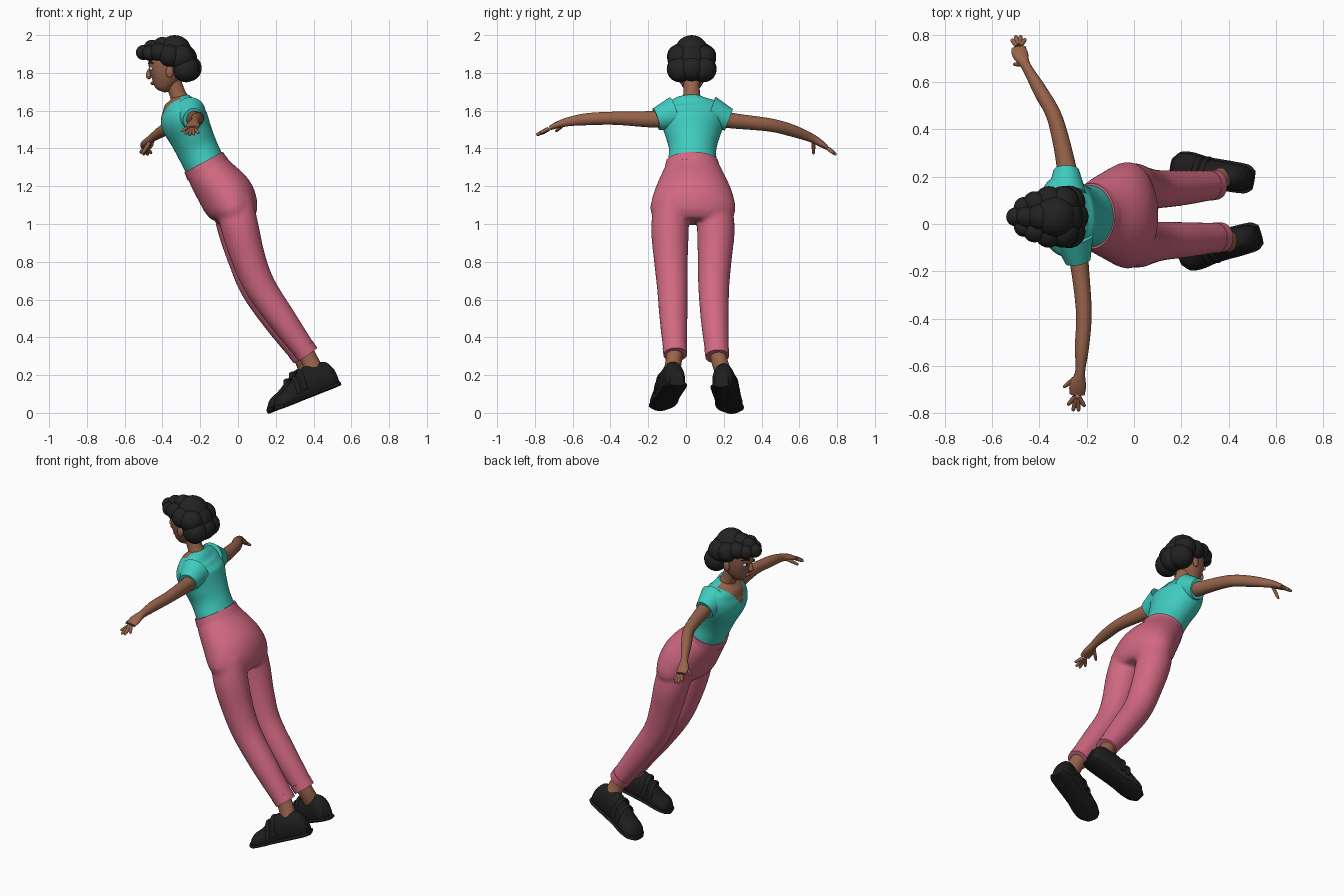
import bpy, bmesh, math
from mathutils import Vector, Matrix

if "Cube" in bpy.data.objects:
    bpy.data.objects.remove(bpy.data.objects["Cube"])


def material(name, rgb):
    m = bpy.data.materials.new(name)
    m.use_nodes = True
    m.diffuse_color = (*rgb, 1)
    bsdf = m.node_tree.nodes["Principled BSDF"]
    bsdf.inputs["Base Color"].default_value = (*rgb, 1)
    bsdf.inputs["Roughness"].default_value = 0.7
    return m


SKIN = material("brown skin", (0.31, 0.125, 0.07))
TEAL = material("turquoise shirt", (0.05, 0.6, 0.52))
PINK = material("pink trousers", (0.64, 0.14, 0.22))
HAIR = material("black hair", (0.016, 0.016, 0.016))
SHOE = material("black shoe", (0.013, 0.013, 0.013))
WHITE = material("eye white", (0.7, 0.68, 0.65))
LIP = material("dark rose lips", (0.24, 0.07, 0.05))

MID = 0.03  # body centre line in y


def spline(rings, steps):
    """Catmull-Rom through ring tuples (x, y, z, half_u, half_v)."""
    pts = [Vector(r) for r in rings]
    out = []
    for i in range(len(pts) - 1):
        p1, p2 = pts[i], pts[i + 1]
        p0 = pts[i - 1] if i else p1 * 2 - p2
        p3 = pts[i + 2] if i + 2 < len(pts) else p2 * 2 - p1
        for k in range(steps):
            t = k / steps
            out.append((p1 * 2 + (p2 - p0) * t + (p0 * 2 - p1 * 5 + p2 * 4 - p3) * t * t
                        + (p1 * 3 - p0 - p2 * 3 + p3) * t ** 3) / 2)
    return out + [pts[-1]]


def add_loft(bm, rings, ref, steps=6, seg=32, axis=None):
    path = spline(rings, steps)
    loops = []
    for i, p in enumerate(path):
        c = Vector(p[:3])
        a, b = path[max(i - 1, 0)], path[min(i + 1, len(path) - 1)]
        t = Vector(axis) if axis else (Vector(b[:3]) - Vector(a[:3])).normalized()
        r = Vector(ref)
        u = (r - t * r.dot(t)).normalized()
        v = t.cross(u)
        loops.append([bm.verts.new(c + u * p[3] * math.cos(w) + v * p[4] * math.sin(w))
                      for w in (2 * math.pi * k / seg for k in range(seg))])
    for l, m in zip(loops, loops[1:]):
        for k in range(seg):
            bm.faces.new((l[k], l[(k + 1) % seg], m[(k + 1) % seg], m[k]))
    bm.faces.new(loops[0])
    bm.faces.new(loops[-1])


def finish(bm, name, *mats):
    bmesh.ops.recalc_face_normals(bm, faces=bm.faces[:])
    me = bpy.data.meshes.new(name)
    bm.to_mesh(me)
    bm.free()
    for m in mats:
        me.materials.append(m)
    ob = bpy.data.objects.new(name, me)
    bpy.context.collection.objects.link(ob)
    me.shade_smooth()
    me.set_sharp_from_angle(angle=math.radians(50))
    return ob


def loft(name, rings, mat, ref=(0, 1, 0), **kw):
    bm = bmesh.new()
    add_loft(bm, rings, ref, **kw)
    return finish(bm, name, mat)


def ball(name, centre, size, mat):
    bm = bmesh.new()
    bmesh.ops.create_uvsphere(bm, u_segments=24, v_segments=14, radius=1,
                              matrix=Matrix.Translation(centre) @ Matrix.Diagonal((*size, 1)))
    return finish(bm, name, mat)


# Shirt with a V neckline showing the chest
bm = bmesh.new()
add_loft(bm, [(-.172, .033, 1.305, .133, .108), (-.213, .035, 1.39, .125, .11),
              (-.245, .035, 1.46, .142, .115), (-.285, .035, 1.55, .172, .125),
              (-.300, .033, 1.612, .165, .098), (-.305, .03, 1.652, .115, .07),
              (-.31, .03, 1.675, .055, .045)], (-.1, 1, 0), steps=10, seg=64)
for f in bm.faces:
    c = f.calc_center_median()
    if c.x < -.305 and c.z - 1.545 > 1.2 * abs(c.y - MID):
        f.material_index = 1
finish(bm, "shirt", TEAL, SKIN)

# Trousers: hips and both legs fused into one soft surface
LEGS = {
    "left": [(-.02, -.075, 1.12, .09, .1), (.01, -.085, .98, .1, .1), (.058, -.08, .81, .09, .09),
             (.12, -.072, .665, .082, .083), (.235, -.066, .495, .074, .075), (.365, -.057, .315, .062, .06)],
    "right": [(-.04, .145, 1.12, .09, .1), (-.01, .158, .98, .1, .1), (.038, .152, .81, .09, .09),
              (.095, .147, .66, .082, .083), (.21, .153, .485, .074, .075), (.34, .165, .305, .062, .06)],
}
bm = bmesh.new()
add_loft(bm, [(-.178, .033, 1.32, .136, .112), (-.135, .035, 1.25, .17, .126),
              (-.06, .037, 1.15, .212, .145), (-.02, .037, 1.07, .225, .13),
              (-.005, .037, 1.01, .19, .09)], (0, 1, 0))
for leg in LEGS.values():
    add_loft(bm, leg, (0, 1, 0))
trousers = finish(bm, "trousers", PINK)
remesh = trousers.modifiers.new("fuse", 'REMESH')
remesh.mode = 'VOXEL'
remesh.voxel_size = 0.011
remesh.use_smooth_shade = True
soft = trousers.modifiers.new("soften", 'SMOOTH')
soft.factor = 0.5
soft.iterations = 8
loft("waistband", [(-.16, .033, 1.287, .148, .121), (-.182, .033, 1.328, .139, .115)], PINK)

# Ankles, cuffs and shoes
SECTIONS = [(0, .036, .10), (.03, .054, .145), (.1, .058, .16), (.16, .058, .157),
            (.22, .06, .125), (.28, .068, .09), (.335, .062, .068), (.368, .03, .035)]
FEET = {"left": ((.535, -.045, .145), (.205, -.135, .015)),
        "right": ((.505, .185, .138), (.17, .24, .0))}
for side, (heel, toe) in FEET.items():
    heel = Vector(heel)
    fwd = (Vector(toe) - heel).normalized()
    across = Vector((0, 0, 1)).cross(fwd).normalized()
    up = fwd.cross(across)
    place = Matrix((fwd, across, up)).transposed().to_4x4()
    place.translation = heel

    upper = loft(side + "_shoe", [(f, 0, h * .4, w, h * .6) for f, w, h in SECTIONS], SHOE,
                 axis=(1, 0, 0))
    sole = loft(side + "_sole", [(f * 1.03 - .004, 0, .012, w + .007, .014) for f, w, h in SECTIONS],
                SHOE, axis=(1, 0, 0))
    for v in upper.data.vertices:
        v.co.z = max(v.co.z, 0)
    parts = [upper, sole]
    for n, (f, h) in enumerate(((.185, .15), (.225, .128))):
        parts.append(loft(f"{side}_strap_{n + 1}",
                          [(f + .01, -.063, h * .35, .013, .006), (f, -.045, h * .82, .013, .006),
                           (f - .004, 0, h + .003, .013, .006), (f, .045, h * .82, .013, .006),
                           (f + .01, .063, h * .35, .013, .006)], SHOE, ref=(1, 0, 0), seg=12))
    for p in parts:
        p.matrix_world = place

    end, prev = Vector(LEGS[side][-1][:3]), Vector(LEGS[side][-2][:3])
    d = (end - prev).normalized()
    ankle = place @ Vector((.1, 0, .1))
    loft(side + "_ankle", [(*(end - d * .04), .045, .045), (*end.lerp(ankle, .4), .043, .046),
                           (*ankle, .045, .05)], SKIN)
    loft(side + "_cuff", [(*(end - d * .035), .065, .063), (*(end + d * .008), .063, .061)], PINK)

# Arms, sleeves and hands: arm rings, sleeve rings, thumb (base, tip), finger tips
ARMS = {
    "left": ([(-.25, -.06, 1.575, .055, .055), (-.232, -.16, 1.555, .04, .045),
              (-.212, -.37, 1.56, .033, .035), (-.22, -.52, 1.555, .03, .032),
              (-.227, -.62, 1.542, .021, .024), (-.237, -.68, 1.525, .035, .018),
              (-.24, -.72, 1.508, .032, .012)],
             [(-.255, -.06, 1.585, .085, .09), (-.237, -.157, 1.555, .054, .06)],
             ((-.235, -.64, 1.535), (-.298, -.69, 1.49)),
             [(-.28, -.765, 1.478), (-.258, -.79, 1.47), (-.234, -.792, 1.472), (-.208, -.772, 1.482)]),
    "right": ([(-.285, .13, 1.58, .055, .055), (-.283, .225, 1.55, .042, .042),
               (-.332, .44, 1.525, .033, .035), (-.395, .56, 1.495, .03, .032),
               (-.455, .665, 1.455, .021, .023), (-.48, .715, 1.425, .034, .018),
               (-.488, .745, 1.405, .03, .012)],
              [(-.285, .125, 1.59, .085, .09), (-.286, .227, 1.552, .054, .06)],
              ((-.46, .675, 1.445), (-.508, .675, 1.37)),
              [(-.518, .78, 1.378), (-.5, .796, 1.366), (-.478, .796, 1.366), (-.458, .782, 1.374)]),
}
for side, (arm, sleeve, thumb, tips) in ARMS.items():
    loft(side + "_arm", arm, SKIN, ref=(1, 0, 0), seg=24)
    loft(side + "_sleeve", sleeve, TEAL, ref=(1, 0, 0))
    palm = Vector(arm[-2][:3])
    knuckle = Vector(arm[-1][:3])
    fingers = [(knuckle + (Vector(t) - knuckle) * .2, Vector(t)) for t in tips]
    fingers.append((Vector(thumb[0]), Vector(thumb[1])))
    for n, (a, b) in enumerate(fingers):
        name = side + ("_thumb" if n == 4 else f"_finger_{n + 1}")
        loft(name, [(*a, .011, .011), (*a.lerp(b, .6), .0095, .0095), (*a.lerp(b, .93), .007, .007),
                    (*b, .002, .002)], SKIN, ref=(1, 0, 0), steps=3, seg=12)

# Neck, head and face
loft("neck", [(-.295, MID, 1.63, .06, .055), (-.32, MID, 1.69, .044, .043),
              (-.355, MID, 1.78, .043, .045)], SKIN)
loft("head", [(-.408, MID, 1.703, .018, .02), (-.402, MID, 1.72, .042, .045),
              (-.39, MID, 1.76, .066, .07), (-.378, MID, 1.815, .083, .097),
              (-.365, MID, 1.87, .088, .103), (-.352, MID, 1.915, .06, .07),
              (-.35, MID, 1.93, .01, .01)], SKIN)
loft("nose", [(-.462, MID, 1.83, .007, .006), (-.472, MID, 1.8, .01, .013),
              (-.472, MID, 1.78, .015, .014), (-.462, MID, 1.772, .006, .006)], SKIN, seg=16)
ball("lips", (-.452, MID, 1.745), (.011, .022, .009), LIP)
for side, s in (("left", -1), ("right", 1)):
    ball(side + "_eye", (-.459, MID + s * .037, 1.822), (.011, .017, .010), WHITE)
    ball(side + "_pupil", (-.466, MID + s * .036, 1.822), (.006, .009, .009), HAIR)
    loft(side + "_brow", [(-.472, MID + s * .018, 1.85, .004, .004), (-.466, MID + s * .038, 1.857, .005, .005),
                          (-.448, MID + s * .06, 1.85, .003, .003)], HAIR, ref=(1, 0, 0), seg=10)
    ball(side + "_ear", (-.362, MID + s * .086, 1.805), (.02, .01, .03), SKIN)

# Curly hair made of round puffs: x, offset from the centre line, z, radius
CENTRE_PUFFS = [(-.335, 1.91, .09), (-.262, 1.825, .07), (-.5, 1.908, .04),
                (-.455, 1.93, .045), (-.4, 1.935, .055), (-.3, 1.87, .085)]
SIDE_PUFFS = [(-.275, .062, 1.82, .07), (-.465, .042, 1.905, .042), (-.42, .06, 1.91, .048),
              (-.36, .07, 1.89, .06), (-.3, .062, 1.88, .068)]
puffs = [(x, 0, z, r) for x, z, r in CENTRE_PUFFS]
puffs += [(x, s * y, z, r) for x, y, z, r in SIDE_PUFFS for s in (-1, 1)]
for n, (x, y, z, r) in enumerate(puffs):
    ball(f"hair_puff_{n + 1}", (x, MID + y, z), (r, r, r), HAIR)
